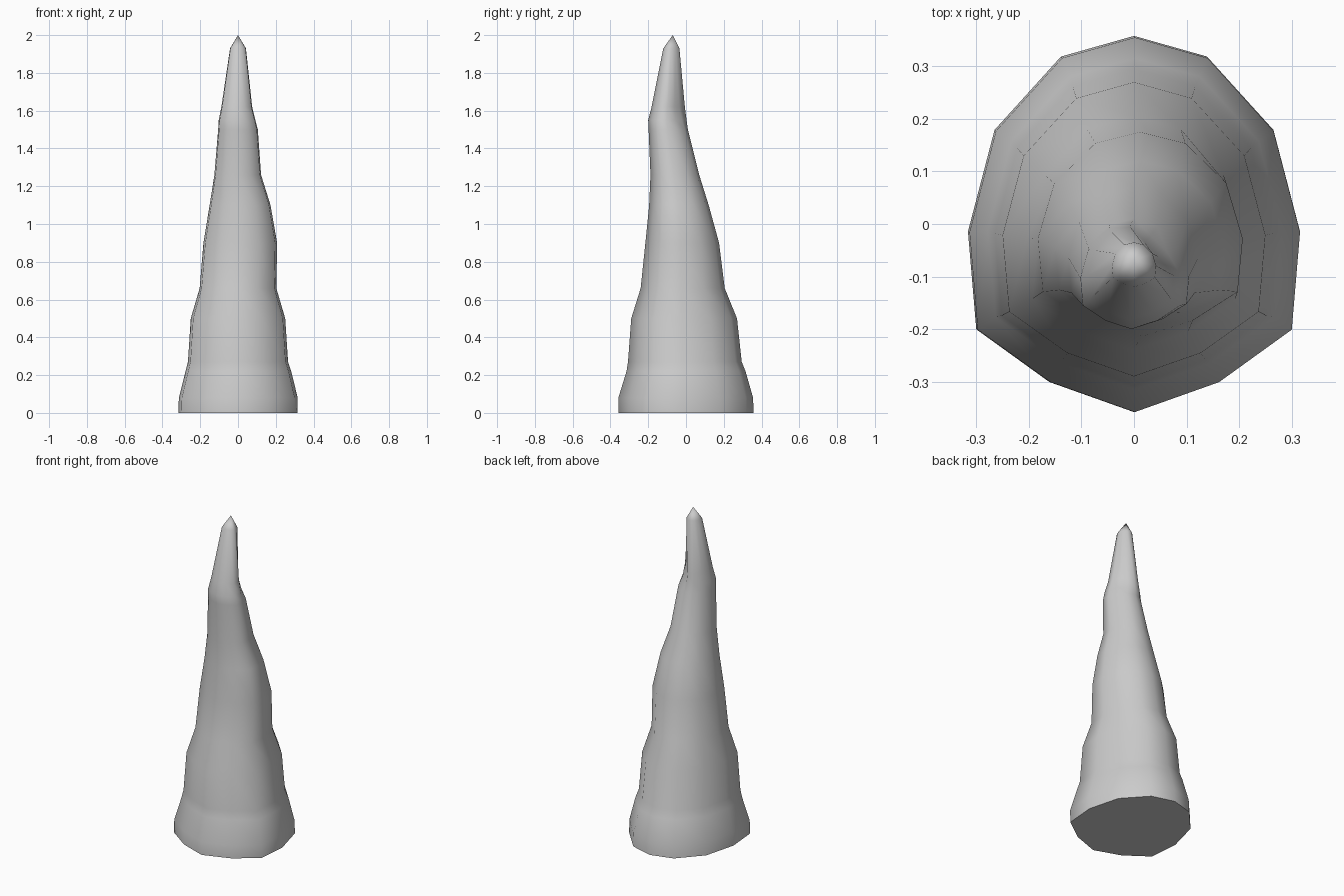
import bpy, bmesh

if "Cube" in bpy.data.objects:
    bpy.data.objects.remove(bpy.data.objects["Cube"])

# Unit cross-section (12 sides), right half from back to front
half = [(0, 1), (.44, .89), (.84, .50), (1, -.04), (.95, -.56), (.51, -.84), (0, -1)]
section = half + [(-x, y) for x, y in half[-2:0:-1]]

# Rings: z, x min, x max, y min, y max, back-right dent
rings = [
    (0.00, -.316, .316, -.358, .358, 1),
    (0.08, -.313, .316, -.358, .355, 1),
    (0.22, -.278, .282, -.315, .315, 1),
    (0.27, -.265, .265, -.307, .295, 1),
    (0.50, -.250, .250, -.290, .270, 1),
    (0.66, -.203, .203, -.240, .205, 1),
    (0.90, -.183, .207, -.215, .175, 1),
    (1.10, -.150, .172, -.195, .120, 1),
    (1.26, -.125, .122, -.188, .070, 1),
    (1.50, -.105, .105, -.198, .010, .95),
    (1.55, -.102, .092, -.200, .003, .85),
    (1.62, -.088, .075, -.182, -.006, .75),
    (1.93, -.042, .042, -.120, -.035, 1),
]

bm = bmesh.new()
loops = []
for z, x0, x1, y0, y1, dent in rings:
    cx, cy = (x0 + x1) / 2, (y0 + y1) / 2
    loop = []
    for i, (u, v) in enumerate(section):
        k = dent if i in (1, 2) else 1
        loop.append(bm.verts.new((cx + u * k * (x1 - x0) / 2,
                                  cy + v * k * (y1 - y0) / 2, z)))
    loops.append(loop)

# Side walls
n = len(section)
for a, b in zip(loops, loops[1:]):
    for i in range(n):
        j = (i + 1) % n
        bm.faces.new((a[i], a[j], b[j], b[i]))

# Pointed tip and flat underside
tip = bm.verts.new((0, -.07, 2))
for i in range(n):
    bm.faces.new((loops[-1][i], loops[-1][(i + 1) % n], tip))
bm.faces.new(loops[0])
bmesh.ops.recalc_face_normals(bm, faces=bm.faces)

mesh = bpy.data.meshes.new("stalagmite")
bm.to_mesh(mesh)
bm.free()
obj = bpy.data.objects.new("stalagmite", mesh)
bpy.context.collection.objects.link(obj)

# Smooth sides, crisp base edge
bpy.context.view_layer.objects.active = obj
obj.select_set(True)
bpy.ops.object.shade_smooth_by_angle(angle=1.05)
